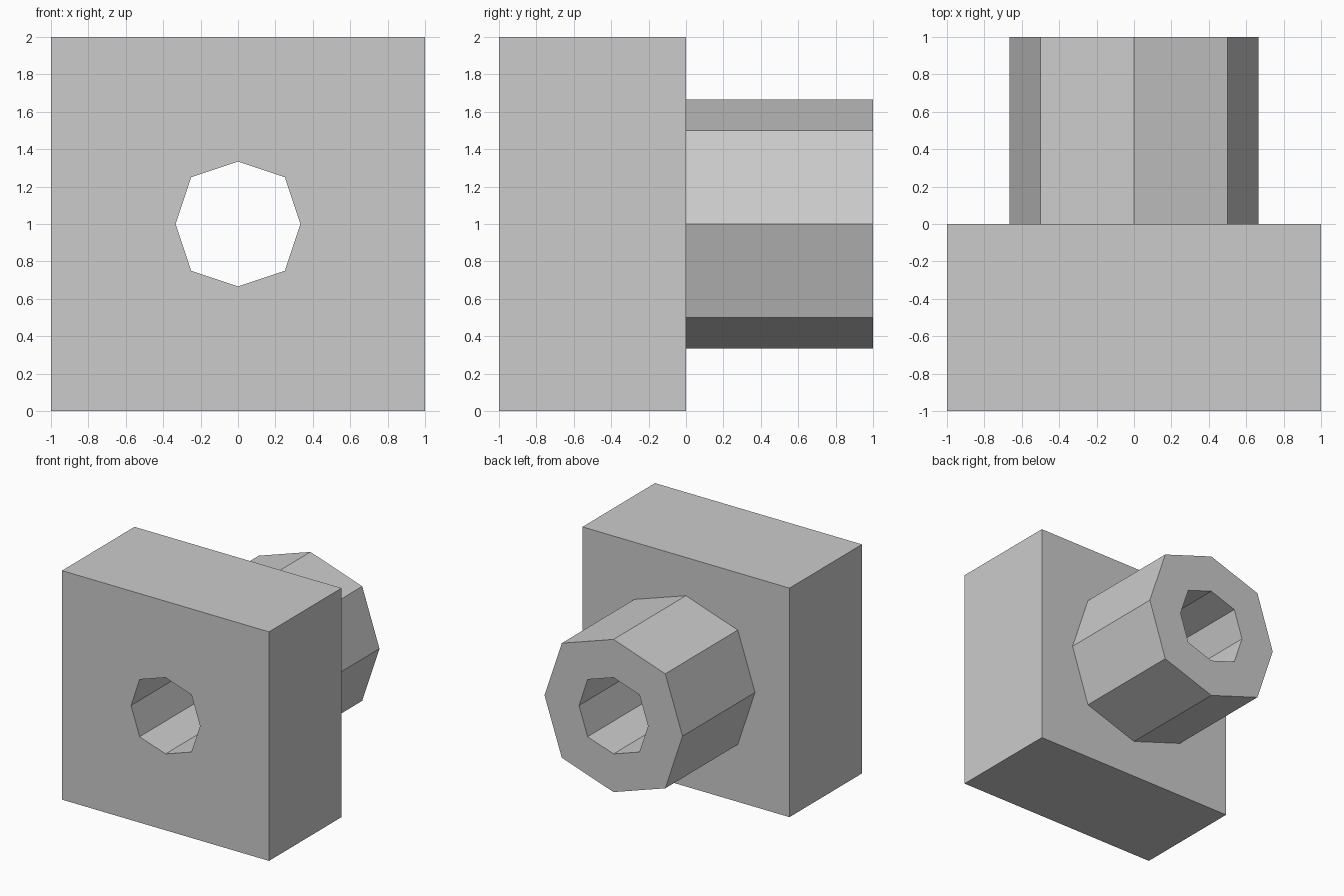
import bpy
import bmesh

cube = bpy.data.objects.get("Cube")
if cube:
    bpy.data.objects.remove(cube, do_unlink=True)

# Single grey material
grey = bpy.data.materials.new("light_grey")
grey.use_nodes = True
colour = (0.6, 0.6, 0.6, 1)
grey.diffuse_color = colour
grey.node_tree.nodes["Principled BSDF"].inputs["Base Color"].default_value = colour

DIRECTIONS = [(1, 0), (1, 1), (0, 1), (-1, 1), (-1, 0), (-1, -1), (0, -1), (1, -1)]
CENTRE_Z = 1
bm = bmesh.new()


def ring(y, side, corner):
    """Eight-point ring: side = reach on the axes, corner = reach on the diagonals."""
    verts = []
    for dx, dz in DIRECTIONS:
        reach = corner if dx and dz else side
        verts.append(bm.verts.new((dx * reach, y, CENTRE_Z + dz * reach)))
    return verts


# Profile rings: square block, octagonal boss, then the bore running back through
rings = [
    ring(-1, 1, 1),
    ring(0, 1, 1),
    ring(0, 2 / 3, 1 / 2),
    ring(1, 2 / 3, 1 / 2),
    ring(1, 1 / 3, 1 / 4),
    ring(-1, 1 / 3, 1 / 4),
]

# Skin each ring to the next, closing the loop at the front face
for i, a in enumerate(rings):
    b = rings[(i + 1) % len(rings)]
    for j in range(len(a)):
        k = (j + 1) % len(a)
        bm.faces.new((a[j], a[k], b[k], b[j]))

bmesh.ops.recalc_face_normals(bm, faces=bm.faces)
mesh = bpy.data.meshes.new("block_with_bored_boss")
bm.to_mesh(mesh)
bm.free()
mesh.materials.append(grey)
block = bpy.data.objects.new("block_with_bored_boss", mesh)
bpy.context.collection.objects.link(block)
